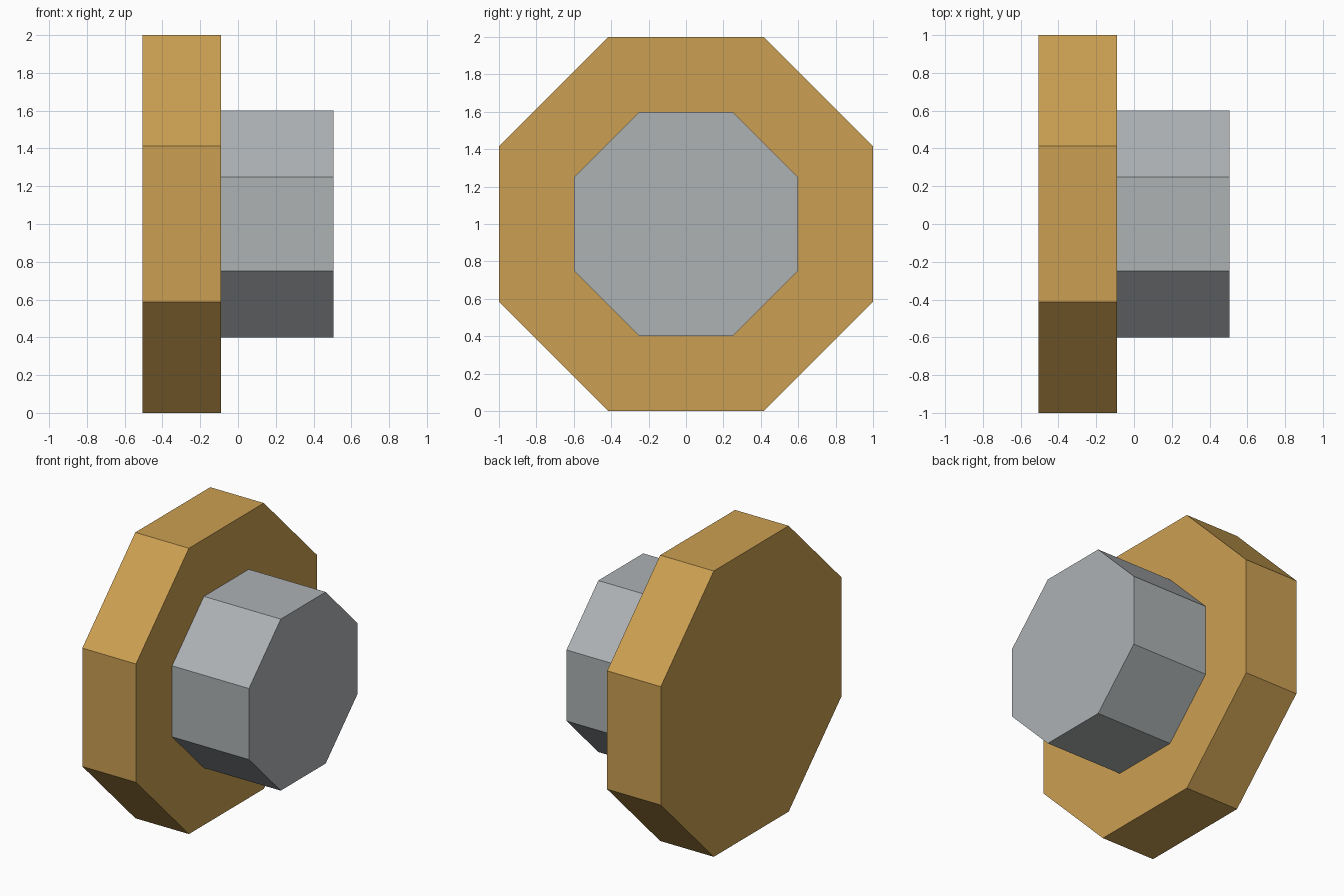
import bpy
import bmesh
import math
from mathutils import Matrix

cube = bpy.data.objects.get("Cube")
if cube:
    bpy.data.objects.remove(cube, do_unlink=True)

SIDES = 8
CENTRE_Z = 1.0


def make_material(name, rgb):
    mat = bpy.data.materials.new(name)
    mat.use_nodes = True
    colour = (*rgb, 1.0)
    mat.diffuse_color = colour
    mat.node_tree.nodes["Principled BSDF"].inputs["Base Color"].default_value = colour
    return mat


def octagon_prism(name, x_min, x_max, apothem, mat):
    """Flat-sided prism lying along x, with a flat side facing up."""
    half_angle = math.pi / SIDES
    radius = apothem / math.cos(half_angle)
    place = (Matrix.Translation(((x_min + x_max) / 2, 0, CENTRE_Z))
             @ Matrix.Rotation(math.pi / 2, 4, 'Y')
             @ Matrix.Rotation(half_angle, 4, 'Z'))
    bm = bmesh.new()
    bmesh.ops.create_cone(bm, cap_ends=True, segments=SIDES, radius1=radius,
                          radius2=radius, depth=x_max - x_min, matrix=place)
    mesh = bpy.data.meshes.new(name)
    bm.to_mesh(mesh)
    bm.free()
    mesh.materials.append(mat)
    obj = bpy.data.objects.new(name, mesh)
    bpy.context.collection.objects.link(obj)
    return obj


brass = make_material("brass", (0.60, 0.35, 0.085))
steel = make_material("steel grey", (0.42, 0.445, 0.455))

# Wide flange and the narrower hub standing on its left face
octagon_prism("flange", -0.505, -0.09, 1.0, brass)
octagon_prism("hub", -0.09, 0.505, 0.6, steel)
